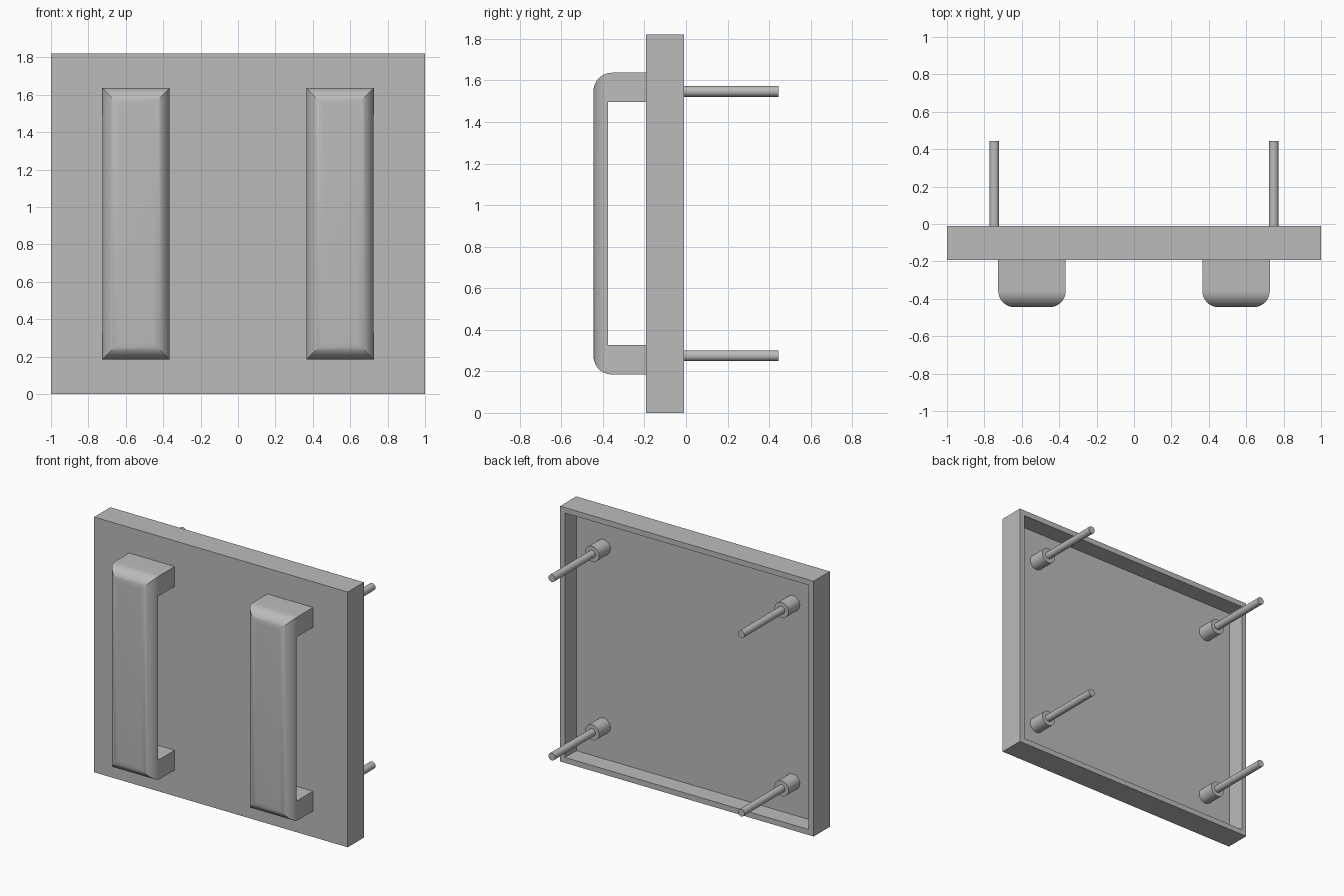
import bpy, bmesh, math
from mathutils import Matrix

old = bpy.data.objects.get("Cube")
if old:
    bpy.data.objects.remove(old, do_unlink=True)

GREY = (0.5, 0.5, 0.5, 1)
grey = bpy.data.materials.new("plain grey")
grey.use_nodes = True
grey.diffuse_color = GREY
grey.node_tree.nodes["Principled BSDF"].inputs["Base Color"].default_value = GREY

W, H = 1.0, 1.82                 # panel half width and height
FRONT, BACK = -0.192, -0.01      # panel faces in y
RIM = 0.055                      # rim and floor thickness
FLOOR = FRONT + RIM


def finish(name, bm):
    bmesh.ops.recalc_face_normals(bm, faces=bm.faces)
    mesh = bpy.data.meshes.new(name)
    bm.to_mesh(mesh)
    bm.free()
    obj = bpy.data.objects.new(name, mesh)
    bpy.context.collection.objects.link(obj)
    mesh.materials.append(grey)
    return obj


def box(bm, x, y, z):
    size = [b - a for a, b in (x, y, z)]
    mid = [(a + b) / 2 for a, b in (x, y, z)]
    bmesh.ops.create_cube(bm, size=1, matrix=Matrix.Translation(mid) @ Matrix.Diagonal((*size, 1)))


def activate(obj):
    bpy.ops.object.select_all(action="DESELECT")
    obj.select_set(True)
    bpy.context.view_layer.objects.active = obj


def smooth(obj):
    activate(obj)
    bpy.ops.object.shade_smooth_by_angle(angle=math.radians(30))


def cylinder_y(name, x, z, radius, y0, y1):
    bm = bmesh.new()
    place = Matrix.Translation((x, (y0 + y1) / 2, z)) @ Matrix.Rotation(math.pi / 2, 4, "X")
    bmesh.ops.create_cone(bm, cap_ends=True, segments=32, radius1=radius, radius2=radius,
                          depth=y1 - y0, matrix=place)
    smooth(finish(name, bm))


# Panel: a slab with its back face inset and pushed in to leave a rim
bm = bmesh.new()
box(bm, (-W, W), (FRONT, BACK), (0, H))
bm.normal_update()
back = max(bm.faces, key=lambda f: f.normal.y)
bmesh.ops.inset_region(bm, faces=[back], thickness=RIM)
floor = bmesh.ops.extrude_discrete_faces(bm, faces=[back])["faces"][0]
for v in floor.verts:
    v.co.y = FLOOR
finish("panel", bm)

# Handles: blocks with rounded front edges, hollowed behind the grip
for side, name in ((-1, "right"), (1, "left")):
    inner, outer = sorted((side * 0.365, side * 0.726))
    bm = bmesh.new()
    box(bm, (inner, outer), (-0.445, FRONT), (0.185, 1.637))
    front_edges = [e for e in bm.edges if all(v.co.y < -0.4 for v in e.verts)]
    bmesh.ops.bevel(bm, geom=front_edges, offset=0.088, segments=10, profile=0.5, affect="EDGES")
    handle = finish(name + "_handle", bm)

    bm = bmesh.new()
    box(bm, (inner - 0.1, outer + 0.1), (-0.375, 0), (0.327, 1.495))
    cutter = finish("grip_cutter", bm)
    cutter.hide_render = True
    cut = handle.modifiers.new("grip gap", "BOOLEAN")
    cut.operation, cut.solver, cut.object = "DIFFERENCE", "EXACT", cutter
    activate(handle)
    bpy.ops.object.modifier_apply(modifier=cut.name)
    bpy.data.objects.remove(cutter, do_unlink=True)
    smooth(handle)

# Mounting bosses on the recessed floor, each carrying a long pin
for x, side in ((-0.747, "right"), (0.747, "left")):
    for z, level in ((0.275, "lower"), (1.547, "upper")):
        cylinder_y(f"{level}_{side}_boss", x, z, 0.055, FLOOR, BACK)
        cylinder_y(f"{level}_{side}_pin", x, z, 0.026, BACK, 0.445)
